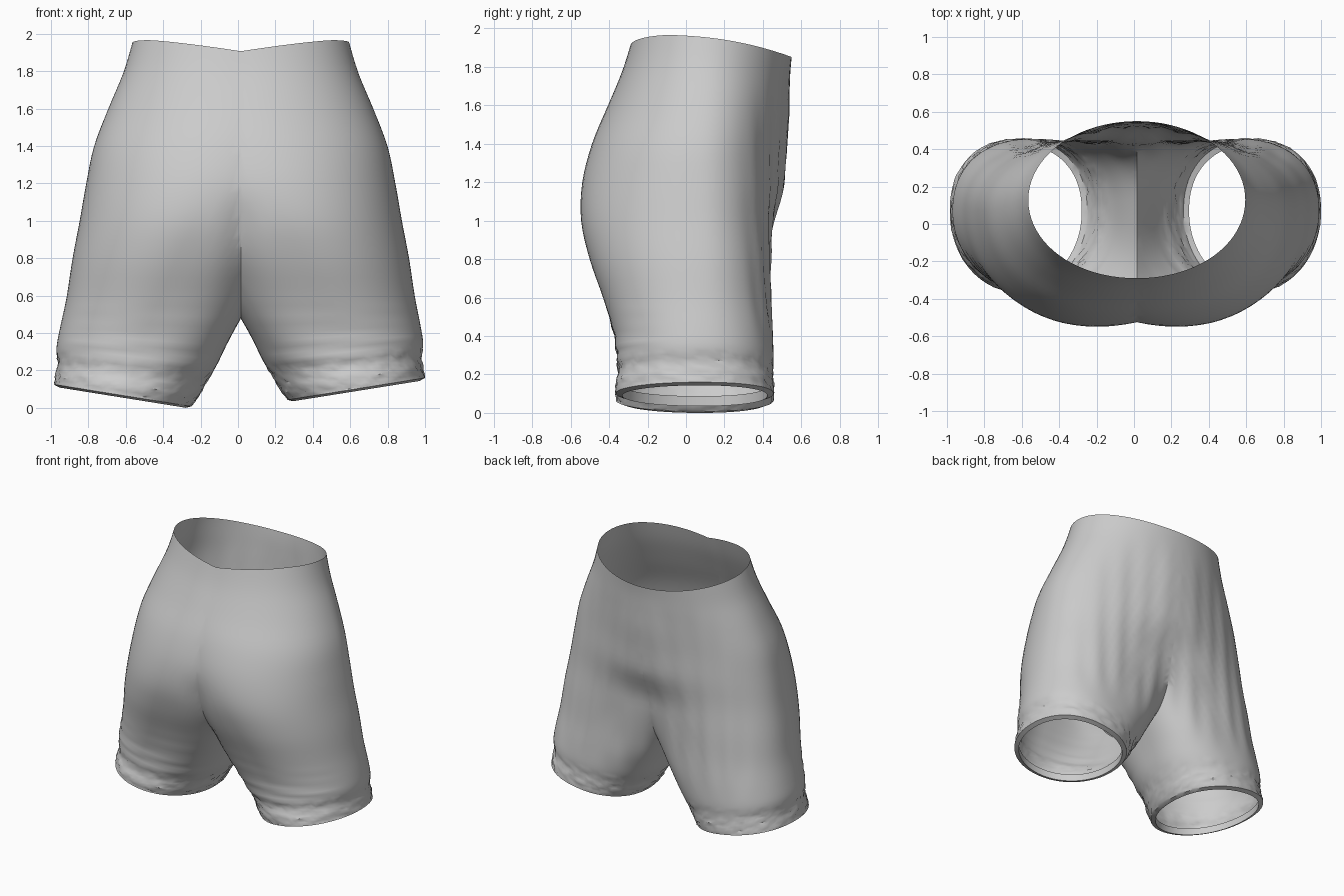
import bpy, bmesh, math, random
from mathutils import Vector

if "Cube" in bpy.data.objects:
    bpy.data.objects.remove(bpy.data.objects["Cube"])
random.seed(4)

SIDES = 80      # points around one leg
STEPS = 4       # rings between two sections

# Sections of one leg, waist to hem: height, inner x, outer x, front y, back y
SECTIONS = [Vector(s) for s in (
    (1.97, -.58, .58, -.29, .55),
    (1.80, -.61, .63, -.34, .53),
    (1.60, -.62, .71, -.41, .50),
    (1.40, -.58, .785, -.49, .475),
    (1.20, -.50, .827, -.54, .465),
    (1.00, -.36, .862, -.545, .445),
    (.80, -.21, .90, -.50, .44),
    (.60, -.07, .93, -.43, .44),
    (.42, .05, .96, -.375, .45),
    (.30, .12, .975, -.36, .455),
    (.22, .175, .965, -.35, .45),
    (.16, .21, .975, -.365, .455),
    (.105, .25, .985, -.365, .455))]


def smoothstep(a, b, v):
    t = min(1, max(0, (v - a) / (b - a)))
    return t * t * (3 - 2 * t)


def spline(points):
    """Rings interpolated smoothly through the sections."""
    rows = []
    last = len(points) - 1
    for k in range(last):
        p0, p1, p2, p3 = (points[min(last, max(0, k + d))] for d in (-1, 0, 1, 2))
        for s in range(STEPS):
            t = s / STEPS
            rows.append(p1 + (p2 - p0) * t / 2
                        + (p0 * 2 - p1 * 5 + p2 * 4 - p3) * t * t / 2
                        + (p1 * 3 - p0 - p2 * 3 + p3) * t ** 3 / 2)
    return rows + [points[last]]


def signed_power(v, e):
    return math.copysign(abs(v) ** e, v)


def ring(section, side):
    """Points of one tilted ring; fuller towards the crotch on the inner half."""
    z0, inner, outer, front, back = section
    cx, rx = (inner + outer) / 2, (outer - inner) / 2
    low = 1 - smoothstep(.1, .65, z0)
    high = smoothstep(1.3, 1.96, z0)
    cy = .07 + .06 * high
    hip = smoothstep(.7, 1.3, z0)
    full = smoothstep(.15, .5, z0) * (1 - smoothstep(.8, 1.3, z0))
    bulge = .055 * smoothstep(.9, 1.2, z0) * (1 - smoothstep(1.4, 1.96, z0))
    seam = .025 * smoothstep(.5, .7, z0) * (1 - smoothstep(.95, 1.2, z0))
    points = []
    for i in range(SIDES):
        a = math.tau * i / SIDES
        c, s = math.cos(a), math.sin(a)
        power = .9 + .05 * hip + .05 * high if s > 0 else .98
        if c < 0:
            power += (.7 - power) * full
        x = cx + rx * signed_power(c, power)
        y = cy + (back - cy if s > 0 else cy - front) * signed_power(s, power)
        # Central swell behind, crease in front
        if s > 0:
            y += s * bulge * math.exp(-(x / .27) ** 2)
        else:
            y -= s * seam * math.exp(-(x / .08) ** 2)
        # Soft vertical folds behind, flat horizontal creases on the front of the thigh
        folds = smoothstep(.5, .9, s) * smoothstep(.3, .6, z0) * (1 - high)
        y += .006 * folds * math.sin(x * 38 + z0 * 2)
        crease = smoothstep(.2, .7, -s) * smoothstep(.2, .3, z0) * (1 - smoothstep(.4, .6, z0))
        y += .005 * crease * math.sin(z0 * 75 + x * 5)
        z = z0 + .16 * low * (x - cx) - (.035 * low if side < 0 else 0)
        if side < 0:
            x += .015 * low
        # Waistline dips at the back and in the front centre
        waist = smoothstep(1.5, 1.96, z0)
        z -= waist * .115 * max(0, (y + .15) / .7) ** 2.2
        if y < .1:
            z -= waist * .06 * max(0, 1 - abs(x) / .5) ** 1.3
        # Crumpled gathering above the hem
        if .11 < z0 < .27:
            x += random.uniform(-.005, .005)
            y += random.uniform(-.005, .005)
            z += random.uniform(-.004, .004)
        points.append(Vector((x, y, z)))
    return points


def leg(side):
    """One leg tube, cut off at the centre plane and placed on its side."""
    bm = bmesh.new()
    rings = [ring(r, side) for r in spline(SECTIONS)]
    # Flat hem lip, turned in and up
    hem = rings[-1]
    centre = sum(hem, Vector()) / SIDES
    for shrink, lift in ((.92, -.012), (.92, .04)):
        rings.append([centre + (p - centre) * shrink + Vector((0, 0, lift)) for p in hem])
    grid = [[bm.verts.new(p) for p in r] for r in rings]
    for upper, lower in zip(grid, grid[1:]):
        for i in range(SIDES):
            j = (i + 1) % SIDES
            bm.faces.new((upper[i], lower[i], lower[j], upper[j]))
    bmesh.ops.bisect_plane(bm, geom=bm.verts[:] + bm.edges[:] + bm.faces[:], dist=1e-5,
                           plane_co=(0, 0, 0), plane_no=(-1, 0, 0), clear_outer=True)
    if side < 0:
        for v in bm.verts:
            v.co.x *= -1
        bmesh.ops.reverse_faces(bm, faces=bm.faces[:])
    mesh = bpy.data.meshes.new("leg")
    bm.to_mesh(mesh)
    bm.free()
    return mesh


# Join both halves along the centre seam
bm = bmesh.new()
for side in (1, -1):
    half = leg(side)
    bm.from_mesh(half)
    bpy.data.meshes.remove(half)
bmesh.ops.remove_doubles(bm, verts=[v for v in bm.verts if abs(v.co.x) < .001], dist=.004)
lowest = min(v.co.z for v in bm.verts)
bmesh.ops.translate(bm, verts=bm.verts[:], vec=(.015, 0, -lowest))
mesh = bpy.data.meshes.new("shorts")
bm.to_mesh(mesh)
bm.free()

shorts = bpy.data.objects.new("shorts", mesh)
bpy.context.collection.objects.link(shorts)

# Plain grey cloth
cloth = bpy.data.materials.new("grey_cloth")
cloth.use_nodes = True
colour = (.6, .6, .6, 1)
cloth.diffuse_color = colour
cloth.node_tree.nodes["Principled BSDF"].inputs["Base Color"].default_value = colour
mesh.materials.append(cloth)

bpy.context.view_layer.objects.active = shorts
shorts.select_set(True)
bpy.ops.object.shade_smooth_by_angle(angle=math.radians(35))
